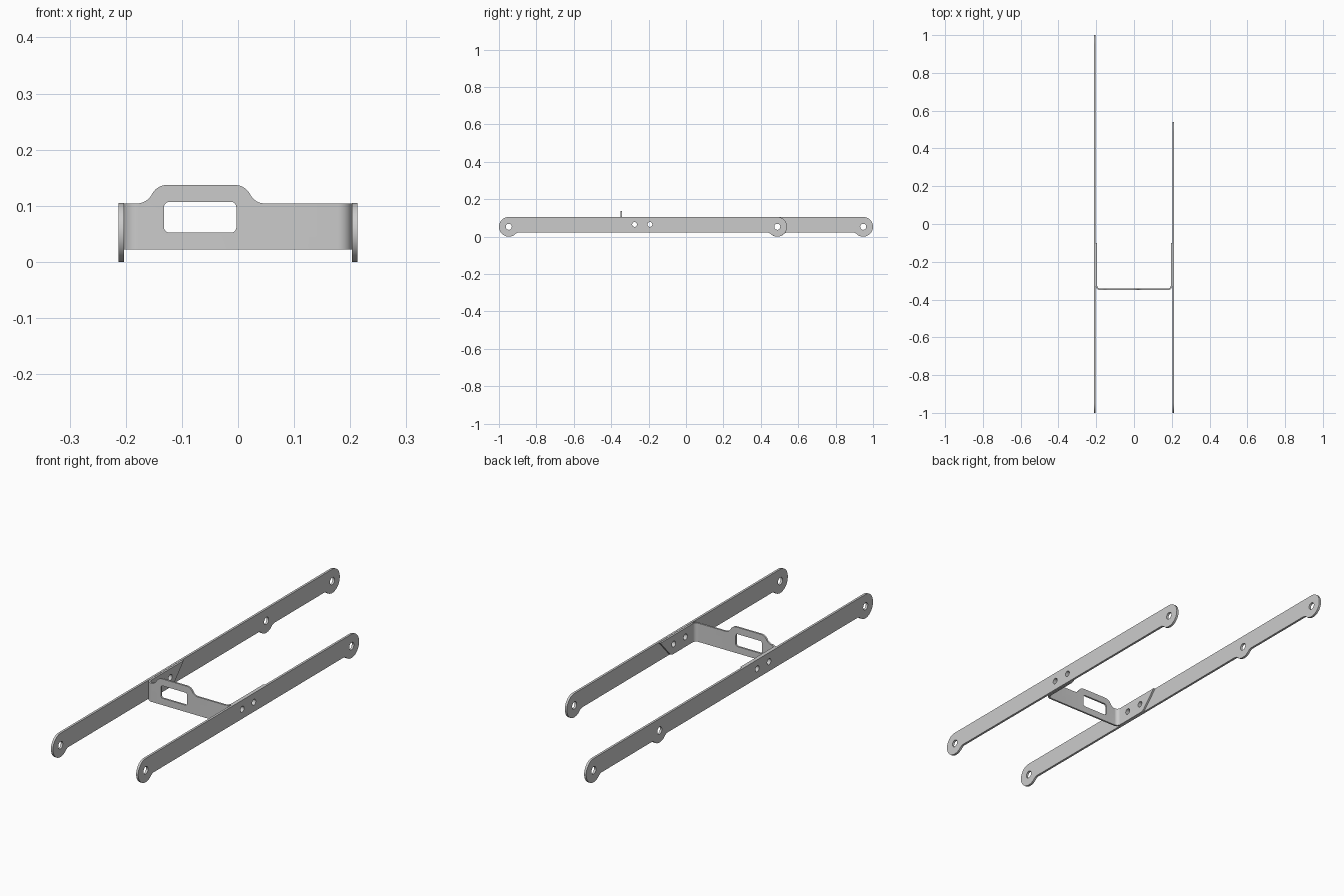
import bpy, bmesh
from math import sin, cos, tan, pi, radians, sqrt, atan2, degrees
from mathutils import Matrix, Vector

if "Cube" in bpy.data.objects:
    bpy.data.objects.remove(bpy.data.objects["Cube"])

SIDE = Matrix(((0, 0, 1), (1, 0, 0), (0, 1, 0))).to_4x4()    # profile in y-z, depth along x
FRONT = Matrix(((1, 0, 0), (0, 0, -1), (0, 1, 0))).to_4x4()  # profile in x-z, depth along y
TOP = Matrix.Identity(4)                                     # profile in x-y, depth along z


def arc(cx, cy, r, a0, a1, n=12):
    return [(cx + r * cos(radians(a0 + (a1 - a0) * i / n)),
             cy + r * sin(radians(a0 + (a1 - a0) * i / n))) for i in range(n + 1)]


def circle(cx, cy, r, n=32):
    return arc(cx, cy, r, 0, 360, n)[:-1]


def rounded(corners, n=8):
    """Polygon of (x, y, corner radius) with filleted corners."""
    out = []
    for i, (x, y, r) in enumerate(corners):
        p = Vector((x, y))
        if r == 0:
            out.append((x, y))
            continue
        u = (Vector(corners[i - 1][:2]) - p).normalized()
        v = (Vector(corners[(i + 1) % len(corners)][:2]) - p).normalized()
        half = u.angle(v) / 2
        c = p + (u + v).normalized() * (r / sin(half))
        s = p + u * (r / tan(half)) - c
        e = p + v * (r / tan(half)) - c
        a0 = atan2(s.y, s.x)
        d = (atan2(e.y, e.x) - a0 + pi) % (2 * pi) - pi
        out += [(c.x + r * cos(a0 + d * k / n), c.y + r * sin(a0 + d * k / n)) for k in range(n + 1)]
    return out


def plate(name, loops, depth, frame, offset=(0, 0, 0)):
    """Extruded flat profile; the first loop is the outline, the others are holes."""
    cu = bpy.data.curves.new(name + "_profile", 'CURVE')
    cu.dimensions, cu.fill_mode, cu.extrude = '2D', 'BOTH', depth / 2
    for pts in loops:
        s = cu.splines.new('POLY')
        s.points.add(len(pts) - 1)
        for q, (x, y) in zip(s.points, pts):
            q.co = (x, y, 0, 1)
        s.use_cyclic_u = True
    tmp = bpy.data.objects.new(name + "_profile", cu)
    bpy.context.collection.objects.link(tmp)
    me = bpy.data.meshes.new_from_object(tmp.evaluated_get(bpy.context.evaluated_depsgraph_get()))
    bpy.data.objects.remove(tmp)
    bm = bmesh.new()
    bm.from_mesh(me)
    bmesh.ops.remove_doubles(bm, verts=bm.verts, dist=1e-5)
    bmesh.ops.transform(bm, matrix=Matrix.Translation(offset) @ frame, verts=bm.verts)
    bmesh.ops.recalc_face_normals(bm, faces=bm.faces)
    bm.to_mesh(me)
    bm.free()
    ob = bpy.data.objects.new(name, me)
    bpy.context.collection.objects.link(ob)
    return ob


def smooth(ob):
    bpy.ops.object.select_all(action='DESELECT')
    ob.select_set(True)
    bpy.context.view_layer.objects.active = ob
    bpy.ops.object.shade_smooth_by_angle(angle=radians(30))


R, F, BOTTOM = 0.0525, 0.03, 0.023          # lobe radius, blend radius, rail underside
MOUNT_HOLES = [circle(y, 0.065, 0.013) for y in (-0.275, -0.193)]


def rail(name, x, centres):
    """Flat bar with a round drilled lobe at each centre."""
    dz = R - BOTTOM + F
    dx = sqrt((R + F) ** 2 - dz ** 2)
    al = degrees(atan2(-dz, dx))
    pts = []
    for i, y in enumerate(centres):
        first, last = i == 0, i == len(centres) - 1
        if not first:
            pts += arc(y - dx, BOTTOM - F, F, 90, -al, 6)[:-1]
        pts += arc(y, R, R, 90 if first else 180 - al, 450 if last else 360 + al, 28)
        if not last:
            pts += arc(y + dx, BOTTOM - F, F, 180 + al, 90, 6)[1:]
    holes = [circle(y, R, 0.016) for y in centres]
    smooth(plate(name, [pts] + holes + MOUNT_HOLES, 0.01, SIDE, (x, 0, 0)))


# Side rails
rail("long_rail", -0.208, (-0.9475, 0.488, 0.9475))
rail("short_rail", 0.208, (-0.9475, 0.488))

# Cross bracket: bent U sheet trimmed by its front and side outlines
X, T = 0.203, 0.008
u_shape = rounded([(-X, -0.05, 0), (-X, -0.35, 0.025), (X, -0.35, 0.025), (X, -0.05, 0),
                   (X - T, -0.05, 0), (X - T, -0.35 + T, 0.017),
                   (-X + T, -0.35 + T, 0.017), (-X + T, -0.05, 0)])
bracket = plate("cross_bracket", [u_shape], 0.3, TOP, (0, 0, 0.1))

front_outline = rounded([(-0.25, 0.022, 0), (0.25, 0.022, 0), (0.25, 0.104, 0), (0.031, 0.104, 0.03),
                         (0.012, 0.137, 0.03), (-0.144, 0.137, 0.03), (-0.163, 0.104, 0.03),
                         (-0.25, 0.104, 0)])
window = rounded([(-0.132, 0.052, 0.01), (-0.003, 0.052, 0.01),
                  (-0.003, 0.107, 0.01), (-0.132, 0.107, 0.01)])
side_outline = rounded([(-0.4, 0.01, 0), (-0.4, 0.16, 0), (-0.049, 0.16, 0),
                        (-0.175, 0.022, 0.03), (-0.2, 0.022, 0), (-0.37, 0.01, 0)])
trims = [plate("front_trim", [front_outline, window], 1.0, FRONT),
         plate("side_trim", [side_outline] + MOUNT_HOLES, 1.0, SIDE)]
for t in trims:
    t.hide_render = True
    m = bracket.modifiers.new(t.name, 'BOOLEAN')
    m.operation, m.solver, m.object = 'INTERSECT', 'EXACT', t
bpy.context.view_layer.update()
bracket_mesh = bpy.data.meshes.new_from_object(
    bracket.evaluated_get(bpy.context.evaluated_depsgraph_get()))
bracket.modifiers.clear()
bracket.data = bracket_mesh
for t in trims:
    bpy.data.objects.remove(t)
smooth(bracket)
